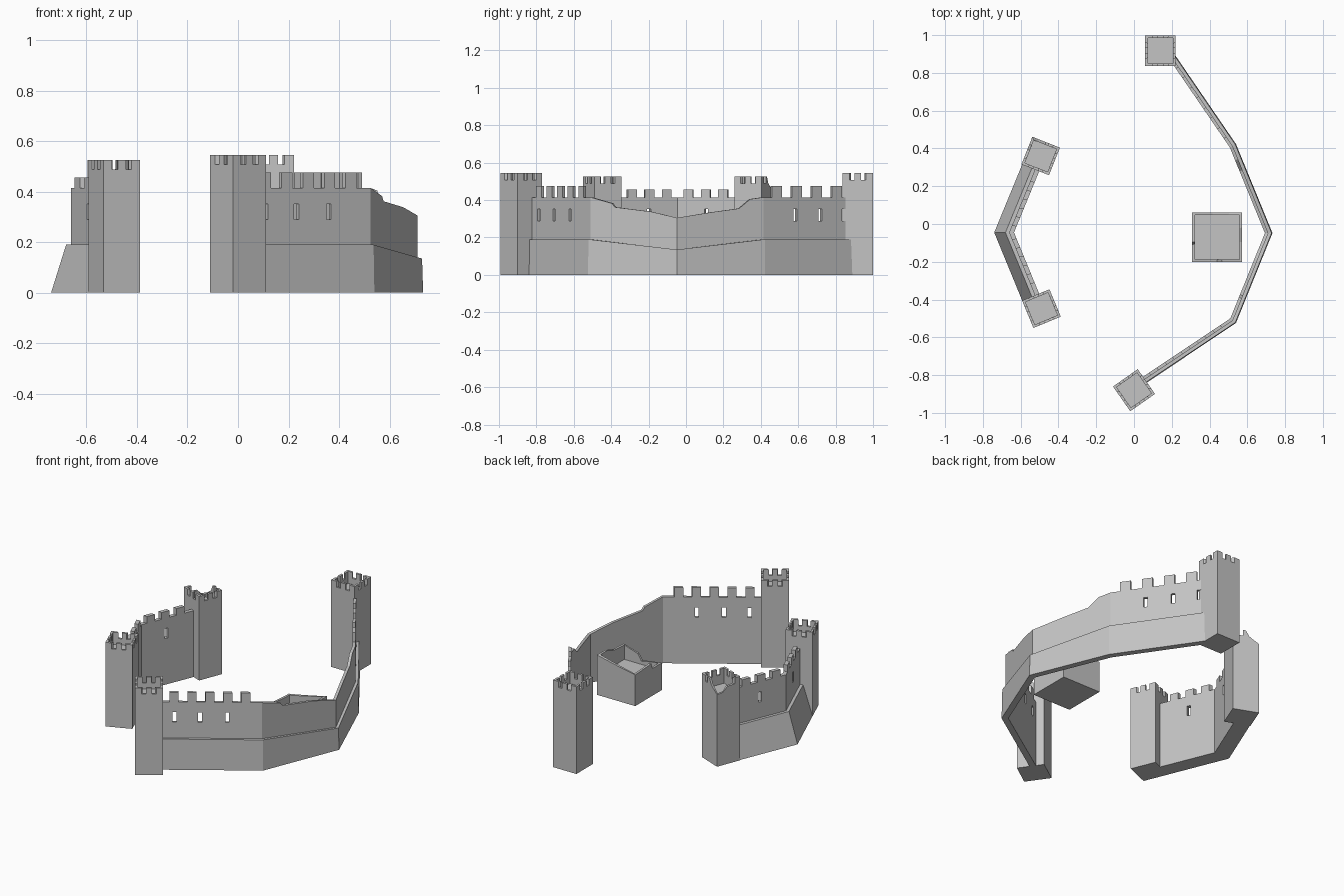
import bpy, bmesh, math
from mathutils import Vector, Matrix

if "Cube" in bpy.data.objects:
    bpy.data.objects.remove(bpy.data.objects["Cube"])

stone = bpy.data.materials.new("grey stone")
stone.use_nodes = True
stone.diffuse_color = (0.55, 0.55, 0.55, 1)
stone.node_tree.nodes["Principled BSDF"].inputs["Base Color"].default_value = (0.55, 0.55, 0.55, 1)


def finish(name, bm):
    bmesh.ops.recalc_face_normals(bm, faces=bm.faces)
    mesh = bpy.data.meshes.new(name)
    bm.to_mesh(mesh)
    bm.free()
    mesh.materials.append(stone)
    obj = bpy.data.objects.new(name, mesh)
    bpy.context.collection.objects.link(obj)
    return obj


def skin(bm, ring_a, ring_b):
    """Closed solid between two matching rings of points."""
    a = [bm.verts.new(p) for p in ring_a]
    b = [bm.verts.new(p) for p in ring_b]
    bm.faces.new(a)
    bm.faces.new(b[::-1])
    for i in range(len(a)):
        j = (i + 1) % len(a)
        bm.faces.new((a[j], a[i], b[i], b[j]))


def panel(bm, outer, inner, top):
    """Upright slab with a top edge given as (fraction along, height)."""
    outline = [(0, 0)] + top + [(1, 0)]
    rings = [[(*p.lerp(q, u), z) for u, z in outline] for p, q in (outer, inner)]
    skin(bm, *rings)


def offset(path, d):
    """Shift a path inward, mitred at its corners."""
    dirs = [(q - p).normalized() for p, q in zip(path, path[1:])]
    result = []
    for i, p in enumerate(path):
        d0, d1 = dirs[max(i - 1, 0)], dirs[min(i, len(dirs) - 1)]
        n0, n1 = Vector((d0.y, -d0.x)), Vector((d1.y, -d1.x))
        m = (n0 + n1).normalized()
        result.append(p + m * d / m.dot(n0))
    return result


def crenels(start, pitch, width, count, low, high):
    top = [(0, low)]
    for i in range(count):
        a = start + i * pitch
        b = min(a + width, 1)
        top += [(a, low), (a, high), (b, high), (b, low)]
    top.append((1, low))
    # drop doubled points at the ends
    return [p for i, p in enumerate(top) if i == 0 or p != top[i - 1]]


def flip(top):
    return [(1 - u, z) for u, z in reversed(top)]


def cut_windows(wall, a, b, spots):
    """Arrow slits cut right through a wall."""
    bm = bmesh.new()
    turn = math.atan2(b.y - a.y, b.x - a.x)
    for t in spots:
        p = a.lerp(b, t)
        m = Matrix.Translation((p.x, p.y, 0.32)) @ Matrix.Rotation(turn, 4, 'Z') @ Matrix.Diagonal((0.022, 0.12, 0.062, 1))
        bmesh.ops.create_cube(bm, size=1, matrix=m)
    cutter = finish("window_cutter", bm)
    cutter.hide_render = True
    mod = wall.modifiers.new("windows", 'BOOLEAN')
    mod.object = cutter
    mod.solver = 'EXACT'
    bpy.context.view_layer.objects.active = wall
    bpy.ops.object.modifier_apply(modifier=mod.name)
    bpy.data.objects.remove(cutter)


def curtain(name, path, near, far, tops, windows):
    outer, inner = offset(path, near), offset(path, far)
    for i, top in enumerate(tops):
        bm = bmesh.new()
        panel(bm, outer[i:i + 2], inner[i:i + 2], top)
        wall = finish(f"{name}_{i + 1}", bm)
        if windows[i]:
            cut_windows(wall, outer[i], outer[i + 1], windows[i])


def plinth(name, path, lip, back, heights):
    """Thick wall foot; its outer face leans in by lip."""
    bm = bmesh.new()
    foot, edge, rear = path, offset(path, lip), offset(path, back)
    for i in range(len(path) - 1):
        rings = []
        for k in (i, i + 1):
            z = heights[k]
            rings.append([(*foot[k], 0), (*edge[k], z), (*rear[k], z), (*rear[k], 0)])
        skin(bm, *rings)
    finish(name, bm)


def tower(name, centre, size, degrees, floor, tops, thick=0.014):
    bm = bmesh.new()

    def corners(h):
        return [Vector(c) * h for c in ((-1, -1), (1, -1), (1, 1), (-1, 1))]

    out, inn = corners(size / 2), corners(size / 2 - thick)
    for i, top in enumerate(tops):
        j = (i + 1) % 4
        panel(bm, (out[i], out[j]), (inn[i], inn[j]), top)
    skin(bm, [(*p, 0) for p in inn], [(*p, floor) for p in inn])
    m = Matrix.Translation((*centre, 0)) @ Matrix.Rotation(math.radians(degrees), 4, 'Z')
    bmesh.ops.transform(bm, matrix=m, verts=bm.verts)
    finish(name, bm)


def battlement(h):
    low = h - 0.037
    return [(0, h), (0.23, h), (0.23, low), (0.39, low), (0.39, h),
            (0.61, h), (0.61, low), (0.77, low), (0.77, h), (1, h)]


# Long curtain wall, broken in the middle
long_path = [Vector(p) for p in ((0.20, 0.92), (0.54, 0.423), (0.733, -0.048), (0.54, -0.524), (0.06, -0.845))]
slits = [0.345, 0.615, 0.87]
long_tops = [
    flip(crenels(0.095, 0.216, 0.105, 4, 0.415, 0.475)),
    [(0, 0.415), (0.15, 0.405), (0.28, 0.355), (0.6, 0.335), (1, 0.305)],
    flip([(0, 0.415), (0.25, 0.382), (0.28, 0.362), (0.7, 0.338), (1, 0.305)]),
    crenels(0.115, 0.178, 0.09, 5, 0.415, 0.475),
]
curtain("long_wall", long_path, 0.02, 0.037, long_tops, [[1 - t for t in slits], [], [], slits])
plinth("long_wall_plinth", long_path, 0.004, 0.03, [0.19, 0.19, 0.135, 0.19, 0.19])

# Short curtain wall with a leaning foot
short_path = [Vector(p) for p in ((-0.59, -0.41), (-0.74, -0.045), (-0.59, 0.32))]
short_top = crenels(0.1, 0.28, 0.15, 3, 0.415, 0.457)
curtain("short_wall", short_path, 0.073, 0.097, [flip(short_top), short_top], [[0.52], [0.48]])
plinth("short_wall_batter", short_path, 0.055, 0.085, [0.19] * 3)

# Corner towers
tall, mid = battlement(0.545), battlement(0.525)
tower("back_tower", (0.14, 0.918), 0.162, 0, 0.47, [tall] * 4)
tower("front_tower", (0, -0.88), 0.16, 35, 0.47, [tall] * 4)
tower("short_wall_front_tower", (-0.49, -0.448), 0.157, 22.5, 0.45, [mid] * 4)

# Ruined tower: the outer back corner has fallen
broken_back = mid[:5] + [(0.5, 0.525), (0.62, 0.49), (0.8, 0.47), (1, 0.45)]
broken_side = [(0, 0.45), (0.25, 0.455), (0.45, 0.485), (0.77, 0.488), (0.77, 0.525), (1, 0.525)]
tower("ruined_tower", (-0.494, 0.36), 0.157, -21.5, 0.43, [mid, mid, broken_back, broken_side])

# Low remains of the keep
tower("ruined_keep", (0.44, -0.07), 0.264, 0, 0.13, [
    [(0, 0.17), (0.3, 0.16), (0.5, 0.15), (0.6, 0.19), (1, 0.22)],
    [(0, 0.22), (0.4, 0.225), (0.7, 0.25), (1, 0.25)],
    [(0, 0.25), (0.25, 0.235), (0.6, 0.215), (1, 0.195)],
    [(0, 0.195), (0.35, 0.2), (0.6, 0.205), (0.65, 0.17), (1, 0.17)],
])
